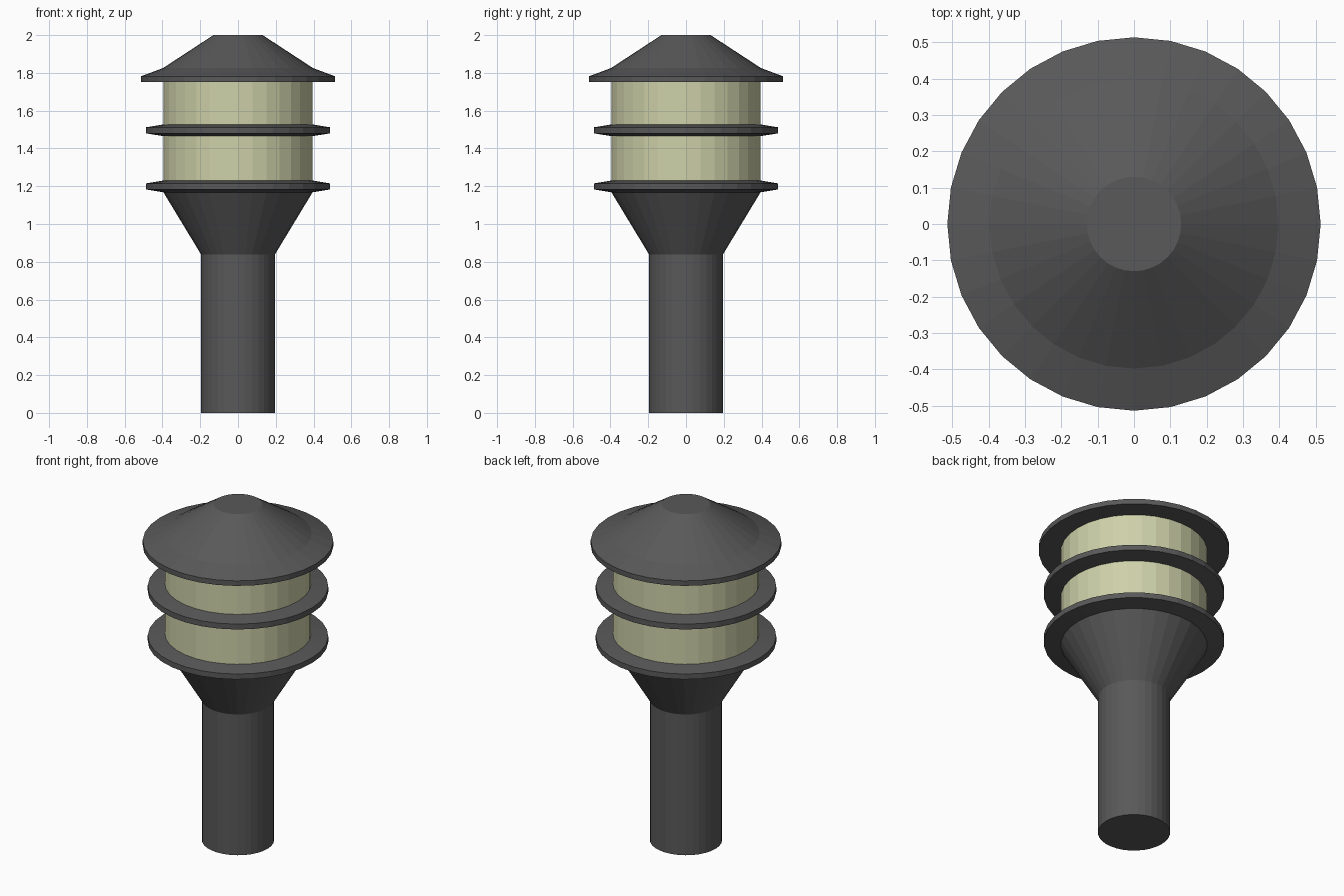
import bpy, bmesh
from math import cos, sin, tau

if "Cube" in bpy.data.objects:
    bpy.data.objects.remove(bpy.data.objects["Cube"])

SIDES = 32
R_GLASS = 0.395


def material(name, color):
    m = bpy.data.materials.new(name)
    m.diffuse_color = color
    m.use_nodes = True
    m.node_tree.nodes["Principled BSDF"].inputs["Base Color"].default_value = m.diffuse_color
    return m


def lathe(name, profile, mat, cap_start=False, cap_end=False):
    """Turn an (r, z) profile, listed from bottom to top, around the z axis."""
    bm = bmesh.new()
    rings = [[bm.verts.new((r * cos(tau * i / SIDES), r * sin(tau * i / SIDES), z))
              for i in range(SIDES)] for r, z in profile]
    for a, b in zip(rings, rings[1:]):
        for i in range(SIDES):
            j = (i + 1) % SIDES
            bm.faces.new((a[i], a[j], b[j], b[i]))
    if cap_start:
        bm.faces.new(rings[0][::-1])
    if cap_end:
        bm.faces.new(rings[-1])
    mesh = bpy.data.meshes.new(name)
    bm.to_mesh(mesh)
    bm.free()
    mesh.materials.append(mat)
    ob = bpy.data.objects.new(name, mesh)
    bpy.context.collection.objects.link(ob)
    return ob


metal = material("dark_metal", (0.10, 0.10, 0.10, 1))
glow = material("lamp_glass", (0.62, 0.64, 0.40, 1))

# Post with flared head
lathe("post", [(0.195, 0), (0.195, 0.838), (R_GLASS, 1.168)], metal, cap_start=True)

# Tapered rings below and between the glass bands
for name, z in (("lower_ring", 1.199), ("middle_ring", 1.496)):
    lathe(name, [(R_GLASS, z - 0.031), (0.487, z - 0.016),
                 (0.487, z + 0.016), (R_GLASS, z + 0.031)], metal)

# Glass bands
for name, z0, z1 in (("lower_glass", 1.23, 1.465), ("upper_glass", 1.527, 1.752)):
    lathe(name, [(R_GLASS, z0), (R_GLASS, z1)], glow)

# Roof cap with overhanging brim
lathe("roof_cap", [(R_GLASS, 1.752), (0.514, 1.752), (0.514, 1.782),
                   (0.398, 1.825), (0.13, 2.0)], metal, cap_end=True)
